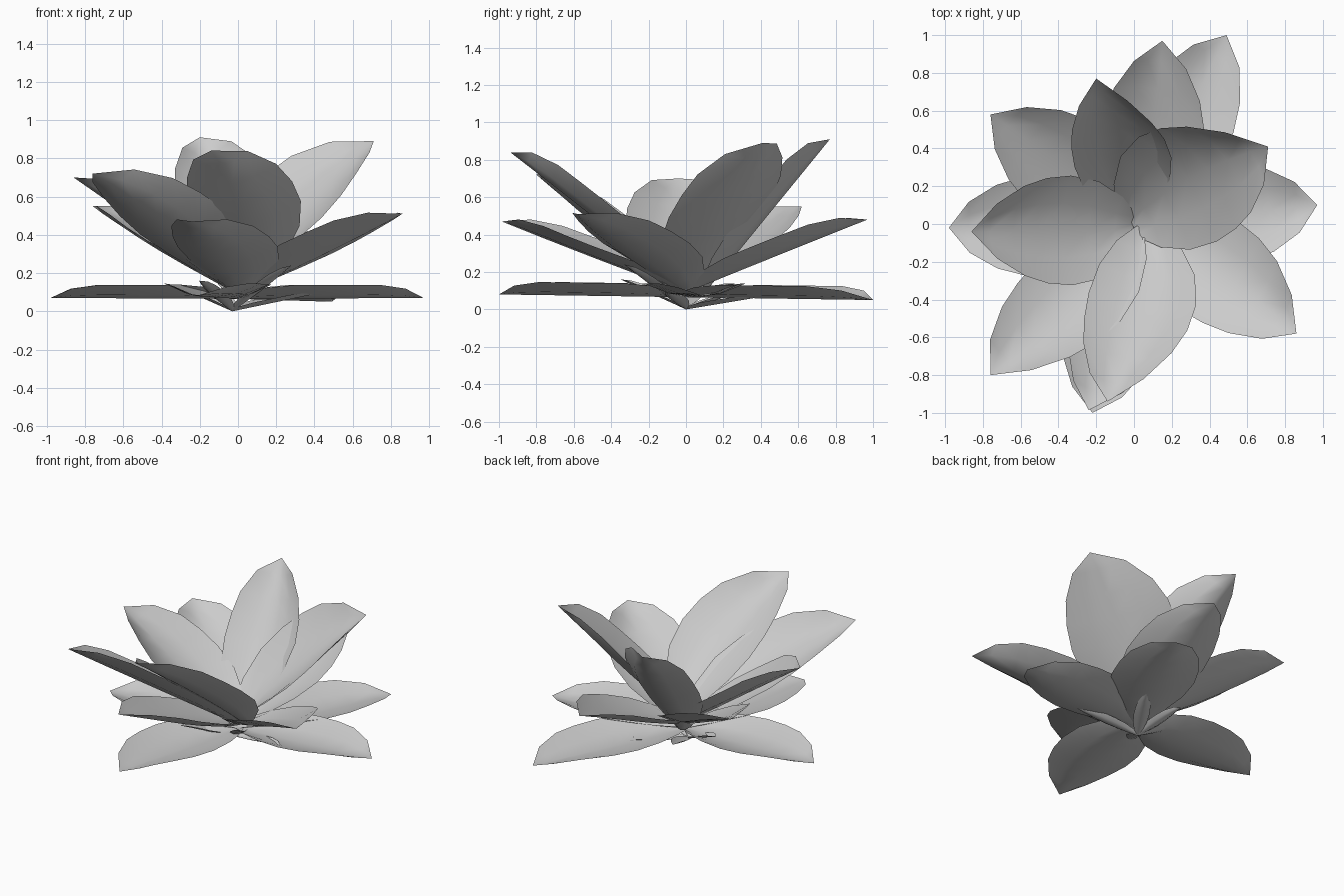
import bpy
from math import cos, sin
from mathutils import Vector

cube = bpy.data.objects.get("Cube")
if cube:
    bpy.data.objects.remove(cube, do_unlink=True)

grey = bpy.data.materials.new("petal_grey")
grey.use_nodes = True
tone = (0.6, 0.6, 0.6, 1)
grey.diffuse_color = tone
grey.node_tree.nodes["Principled BSDF"].inputs["Base Color"].default_value = tone

# Leaf outline: distance along the petal and share of its half width
OUTLINE = [(0, .22), (.12, .6), (.28, .89), (.45, 1), (.6, .96), (.74, .82), (.89, .5)]
ACROSS = [-1, -.5, 0, .5, 1]


def petal(name, root, tip, half_width, cup, roll=0, bend=0):
    """Cupped leaf surface from root to tip.
    Positive roll lifts the counterclockwise edge, positive bend bows the petal towards it."""
    root, tip = Vector(root), Vector(tip)
    axis = tip - root
    level = Vector((-axis.y, axis.x, 0)).normalized()
    up = axis.cross(level).normalized()
    side = level * cos(roll) + up * sin(roll)
    normal = up * cos(roll) - level * sin(roll)
    verts, faces = [], []
    n = len(ACROSS)
    for t, w in OUTLINE:
        depth = cup * min(1, w + .2)
        centre = root + axis * t + side * bend * 4 * t * (1 - t)
        for s in ACROSS:
            verts.append(centre + side * half_width * w * s + normal * depth * s * s)
    for r in range(len(OUTLINE) - 1):
        for c in range(n - 1):
            a = r * n + c
            faces.append((a, a + n, a + n + 1, a + 1))
    # Close the last row onto the tip
    verts.append(tip)
    last = (len(OUTLINE) - 1) * n
    for c in range(n - 1):
        faces.append((last + c, len(verts) - 1, last + c + 1))
    mesh = bpy.data.meshes.new(name)
    mesh.from_pydata(verts, [], faces)
    mesh.materials.append(grey)
    mesh.shade_smooth()
    obj = bpy.data.objects.new(name, mesh)
    bpy.context.collection.objects.link(obj)


# Upright inner petals
petal("inner_petal_front", (.08, -.04, .13), (-.14, -.94, .84), .29, .09, .2, .07)
petal("inner_petal_left", (-.02, .02, .12), (.71, .41, .89), .35, .1, .22, .05)
petal("inner_petal_right", (0, -.03, .1), (-.86, -.04, .7), .29, .1)
petal("inner_petal_front_right", (0, -.02, .1), (-.76, -.8, .72), .28, .09, .27, .05)
petal("inner_petal_back", (-.03, .11, .1), (-.2, .77, .91), .26, .11, -.2, -.05)

# Half-open middle petals
petal("middle_petal_front", (0, 0, .09), (-.24, -.985, .47), .27, .08, 0, .05)
petal("middle_petal_front_left", (0, 0, .09), (.86, -.58, .51), .28, .08, 0, .04)
petal("middle_petal_back", (0, 0, .09), (.15, .97, .48), .28, .08, 0, -.02)
petal("middle_petal_back_right", (0, 0, .09), (-.76, .58, .55), .28, .08, 0, -.02)

# Flat outer petals
OUTER = {
    "right": (-.98, -.02, .07), "left": (.97, .1, .07),
    "back": (.49, 1, .05), "front": (-.22, -1, .08),
}
for place, tip in OUTER.items():
    petal("outer_petal_" + place, (0, 0, .065), tip, .27, .07)

# Small sepals below the flower
SEPALS = [(.4, -.1, .09), (.28, -.33, .24), (-.2, -.35, .16),
          (-.3, .1, .12), (-.12, .32, .1), (.2, .36, .06)]
for i, tip in enumerate(SEPALS):
    petal("sepal_%d" % (i + 1), (-.03, 0, 0), tip, .05, .02)
